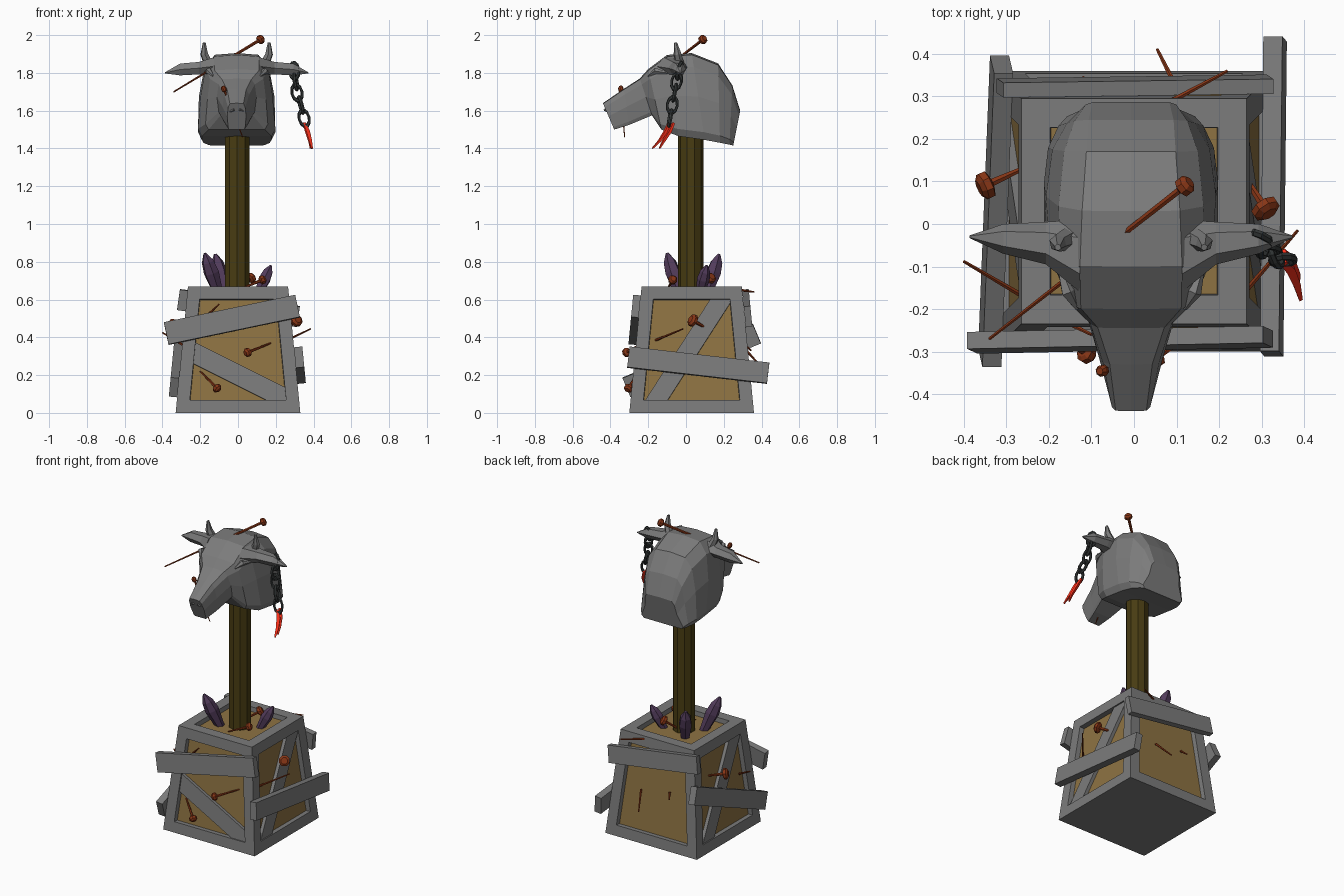
import bpy, bmesh, math
from mathutils import Vector, Matrix

if "Cube" in bpy.data.objects:
    bpy.data.objects.remove(bpy.data.objects["Cube"])

def mat(name, rgb):
    m = bpy.data.materials.new(name)
    m.diffuse_color = (*rgb, 1)
    m.use_nodes = True
    m.node_tree.nodes["Principled BSDF"].inputs["Base Color"].default_value = m.diffuse_color
    return m

GREY = mat("weathered_grey", (0.2, 0.2, 0.2))
GOLD = mat("old_wood", (0.27, 0.17, 0.055))
POLE = mat("dark_wood", (0.065, 0.045, 0.006))
RUST = mat("rust", (0.24, 0.036, 0.008))
PURPLE = mat("purple_crystal", (0.085, 0.045, 0.105))
IRON = mat("dark_iron", (0.035, 0.04, 0.04))
RED = mat("red", (1.0, 0.03, 0.01))

def finish(name, bm, m=GREY):
    bmesh.ops.recalc_face_normals(bm, faces=bm.faces)
    me = bpy.data.meshes.new(name)
    bm.to_mesh(me)
    bm.free()
    ob = bpy.data.objects.new(name, me)
    bpy.context.collection.objects.link(ob)
    me.materials.append(m)
    return ob

def loft(name, rings, m=GREY):
    """Skin equal-length closed rings and cap both ends."""
    bm = bmesh.new()
    vs = [[bm.verts.new(p) for p in r] for r in rings]
    n = len(rings[0])
    for a, b in zip(vs, vs[1:]):
        for i in range(n):
            j = (i + 1) % n
            bm.faces.new((a[i], a[j], b[j], b[i]))
    bm.faces.new(vs[0])
    bm.faces.new(vs[-1])
    bmesh.ops.remove_doubles(bm, verts=bm.verts, dist=1e-5)
    return finish(name, bm, m)

def tube(name, pts, radii, sides, m=GREY, flat=1.0):
    pts = [Vector(p) for p in pts]
    q = (pts[-1] - pts[0]).to_track_quat('Z', 'Y')
    rings = []
    for p, r in zip(pts, radii):
        ang = [math.tau * (i + .5) / sides for i in range(sides)]
        rings.append([p + q @ Vector((r * math.cos(a), flat * r * math.sin(a), 0)) for a in ang])
    return loft(name, rings, m)

# ---- Crate: tapered box, flat frame boards, recessed wooden panels
CY, H = 0.03, 0.67
def half(z):
    return 0.33 - 0.065 * z / H

def taper_box(off):
    bm = bmesh.new()
    bmesh.ops.create_cube(bm, size=2)
    for v in bm.verts:
        z = H - off if v.co.z > 0 else off
        h = half(z) - off
        v.co = Vector((v.co.x * h, CY + v.co.y * h, z))
    return bm

bm = taper_box(0)
bm.normal_update()
inner = [f for f in bm.faces if f.normal.z > -0.5]
bmesh.ops.inset_individual(bm, faces=inner, thickness=0.068, depth=0, use_even_offset=True)
bmesh.ops.inset_individual(bm, faces=inner, thickness=0.002, depth=-0.032, use_even_offset=True)
bmesh.ops.delete(bm, geom=inner, context='FACES')
finish("crate_frame", bm)
finish("crate_panels", taper_box(0.03), GOLD)

# ---- Planks laid on the sloped sides
AX = {'front': (0, -1), 'back': (0, 1), 'left': (-1, 0), 'right': (1, 0)}
def on_side(side, u, z, out):
    ax, ay = AX[side]
    d = half(z) + out
    return Vector((ax * d, u, z)) if ax else Vector((u, CY + ay * d, z))

def plank(name, side, a, b, width, thick, out):
    p, q = on_side(side, *a, out), on_side(side, *b, out)
    n = Vector((*AX[side], 0.097)).normalized()
    x = (q - p).normalized()
    y = n.cross(x).normalized()
    n = x.cross(y)
    rot = Matrix((x, y, n)).transposed().to_4x4()
    bm = bmesh.new()
    bmesh.ops.create_cube(bm, size=1, matrix=Matrix.Translation((p + q) / 2) @ rot
                          @ Matrix.Diagonal(((q - p).length, width, thick, 1)))
    finish(name, bm)

plank("front_brace", 'front', (-0.27, 0.335), (0.28, 0.06), 0.105, 0.022, -0.019)
plank("right_brace", 'right', (-0.18, 0.03), (0.20, 0.62), 0.10, 0.022, -0.019)
plank("left_brace", 'left', (0.24, 0.03), (-0.14, 0.62), 0.10, 0.022, -0.019)
plank("front_plank", 'front', (-0.38, 0.42), (0.315, 0.565), 0.12, 0.04, 0.02)
plank("right_plank", 'right', (-0.305, 0.295), (0.435, 0.21), 0.11, 0.045, 0.022)
plank("left_plank", 'left', (-0.315, 0.135), (0.375, 0.42), 0.11, 0.045, 0.022)
plank("back_plank", 'back', (-0.315, 0.60), (0.32, 0.51), 0.11, 0.035, 0.018)

# ---- Pole
tube("pole", [(-0.004, 0.025, 0.63), (-0.004, 0.025, 1.6)], [0.068] * 2, 10, POLE)

# ---- Crystals
for base, tip, r in [((-0.10, -0.03, 0.62), (-0.175, -0.10, 0.845), 0.042),
                     ((-0.07, 0.11, 0.62), (-0.12, 0.175, 0.84), 0.042),
                     ((0.10, 0.07, 0.62), (0.175, 0.11, 0.78), 0.034)]:
    b, t = Vector(base), Vector(tip)
    tube("crystal", [b, b.lerp(t, .55), b.lerp(t, .8), t], [r * .6, r, r * .8, r * .2], 6, PURPLE)

# ---- Nails: heads with shafts, plus bare protruding tips
def nail(head, tip, r=0.026, shaft=0.009):
    h, t = Vector(head), Vector(tip)
    d = (t - h).normalized()
    tube("nail_head", [h - d * .016, h - d * .006, h + d * .01, h + d * .016],
         [r * .6, r, r, r * .6], 8, RUST)
    tube("nail_shaft", [h, t], [shaft, shaft * .45], 6, RUST)

def nail_tip(base, tip):
    tube("nail_tip", [base, tip], [0.007, 0.004], 6, RUST)

nail((0.12, 0.09, 1.977), (-0.34, -0.27, 1.70), 0.024)
nail((-0.075, -0.345, 1.715), (0.025, -0.325, 1.46), 0.014, 0.006)
nail((0.05, -0.315, 0.32), (0.175, -0.23, 0.37), 0.024)
nail((-0.11, -0.305, 0.13), (-0.20, -0.25, 0.22), 0.024)
nail((0.31, 0.035, 0.49), (0.24, 0.14, 0.43), 0.034, 0.011)
nail((-0.35, 0.09, 0.465), (-0.24, 0.14, 0.44), 0.034, 0.011)
nail((0.13, -0.07, 0.705), (0.0, -0.1, 0.65), 0.024)
nail((0.07, 0.13, 0.715), (-0.03, 0.06, 0.64), 0.03)
nail_tip((-0.18, -0.22, 0.50), (-0.10, -0.26, 0.575))
nail_tip((0.26, -0.16, 0.385), (0.385, -0.015, 0.445))
nail_tip((-0.26, -0.17, 0.34), (-0.40, -0.088, 0.425))
nail_tip((0.09, 0.29, 0.65), (0.22, 0.36, 0.64))
nail_tip((0.10, 0.32, 0.33), (0.055, 0.41, 0.23))
nail_tip((-0.10, 0.31, 0.36), (-0.12, 0.345, 0.33))

# ---- Head: rings from nose to nape (top y,z, bottom y,z, half widths)
X0 = -0.007
STATIONS = [(-0.44, 1.64, -0.38, 1.50, .036, .05, .045),
            (-0.33, 1.715, -0.30, 1.525, .05, .075, .065),
            (-0.245, 1.77, -0.18, 1.575, .078, .105, .095),
            (-0.20, 1.82, -0.13, 1.50, .118, .155, .165),
            (-0.10, 1.895, -0.04, 1.465, .12, .19, .205),
            (0.03, 1.905, 0.10, 1.445, .115, .20, .205),
            (0.17, 1.85, 0.18, 1.43, .105, .185, .195),
            (0.245, 1.735, 0.23, 1.42, .10, .15, .17),
            (0.287, 1.60, 0.25, 1.415, .09, .115, .15)]
rings = []
for yt, zt, yb, zb, wt, wm, wb in STATIONS:
    prof = [(wt, .02), (wt * .35 + wm * .65, .16), (wm, .5), (wb, .91), (wb * .9, 1.0)]
    prof = [(0, 0)] + prof + [(-w, t) for w, t in reversed(prof)]
    rings.append([(X0 + w, yt + (yb - yt) * t, zt + (zb - zt) * t) for w, t in prof])
loft("cow_head", rings)

for s, side in ((1, "right"), (-1, "left")):
    # ears: flattened lofts
    ear = []
    for x, y, z, hy, hz in [(.12, -.075, 1.835, .085, .055), (.20, -.045, 1.825, .05, .038),
                            (.30, -.035, 1.818, .035, .036), (.38, -.03, 1.80, .003, .003)]:
        ear.append([(X0 + s * x, y + hy * math.cos(a), z + hz * math.sin(a))
                    for a in [math.tau * i / 6 for i in range(6)]])
    loft(side + "_ear", ear)
    # short curved horns
    tube(side + "_horn", [(X0 + s * .15, -.035, 1.85), (X0 + s * .172, -.045, 1.90),
                          (X0 + s * .172, -.055, 1.96)], [.026, .021, .008], 6)
    # heavy eyelids
    tube(side + "_eyelid", [(X0 + s * .125, -.20, 1.785), (X0 + s * .148, -.16, 1.81),
                            (X0 + s * .168, -.10, 1.80)], [.006, .018, .006], 5)
    # nostrils
    tube(side + "_nostril", [(X0 + s * .015, -.43, 1.605), (X0 + s * .04, -.415, 1.595)], [.007, .005], 5)

# ---- Chain hanging from the right ear
path = [Vector(p) for p in [(.298, -.035, 1.81), (.305, -.05, 1.755), (.312, -.06, 1.695),
                            (.333, -.073, 1.63), (.35, -.085, 1.56)]]
for i, p in enumerate(path):
    d = path[min(i + 1, 4)] - path[max(i - 1, 0)]
    bpy.ops.mesh.primitive_torus_add(major_radius=.034, minor_radius=.0095,
                                     major_segments=10, minor_segments=6)
    ob = bpy.context.object
    ob.name = "chain_link"
    turn = Matrix.Rotation(math.radians(45 + 90 * (i % 2)), 4, 'Y')
    ob.matrix_world = (Matrix.Translation(p) @ d.to_track_quat('Y', 'Z').to_matrix().to_4x4()
                       @ turn @ Matrix.Diagonal((.8, 1.3, 1, 1)))
    ob.data.materials.append(IRON)

# ---- Forked red tag below the chain
for dy, end in ((-.008, (.392, -.178, 1.40)), (.014, (.385, -.14, 1.40))):
    tube("red_tag", [(.350, -.08 + dy, 1.535), (.368, -.10 + dy, 1.49),
                     (.382, -.132 + dy, 1.44), end], [.011, .015, .012, .006], 4, RED, .7)
